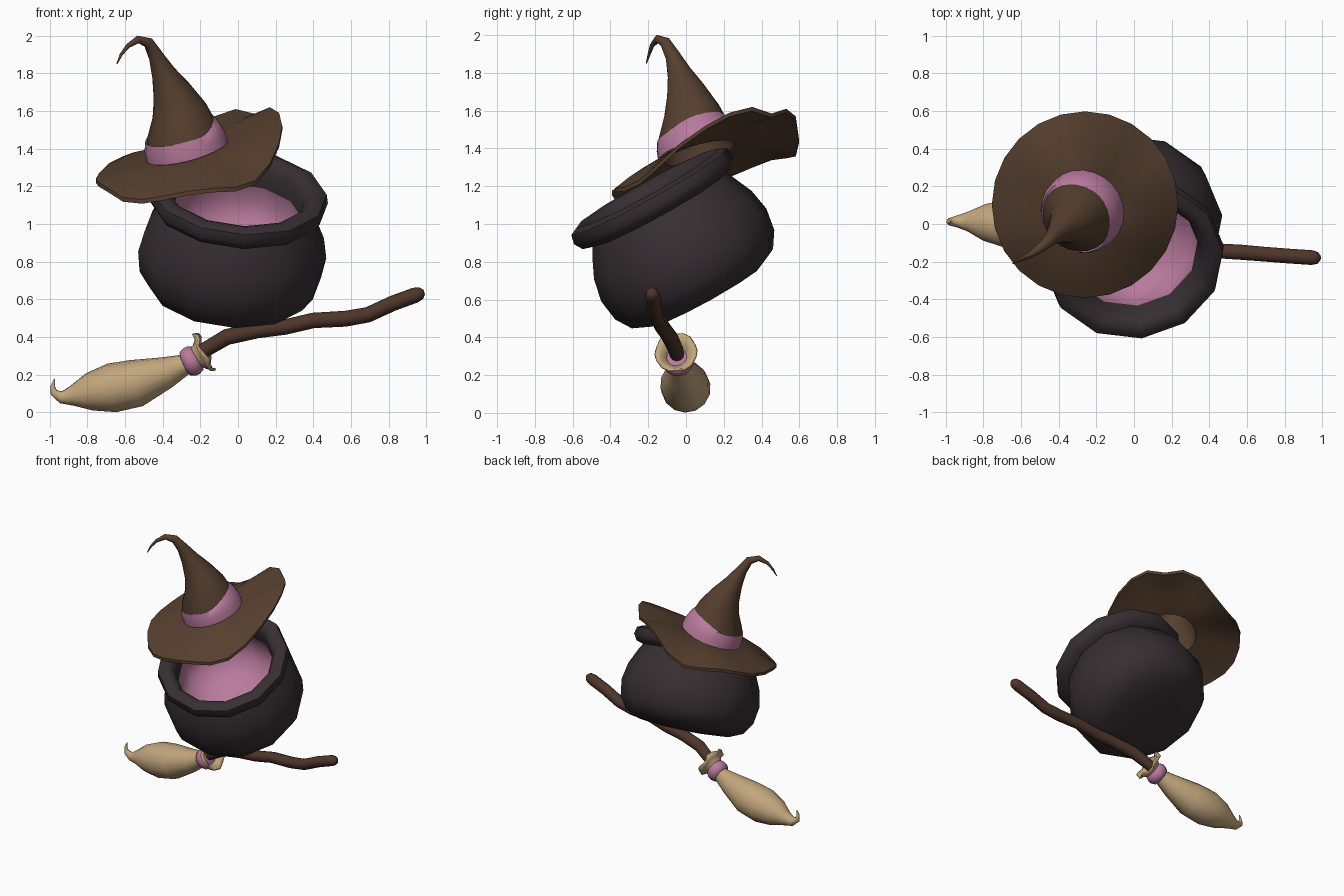
import bpy, bmesh, math
from mathutils import Vector

if "Cube" in bpy.data.objects:
    bpy.data.objects.remove(bpy.data.objects["Cube"])


def material(name, r, g, b):
    m = bpy.data.materials.new(name)
    m.diffuse_color = (r, g, b, 1)
    m.use_nodes = True
    m.node_tree.nodes["Principled BSDF"].inputs["Base Color"].default_value = m.diffuse_color
    return m


IRON = material("dark iron", 0.038, 0.028, 0.031)
FELT = material("brown felt", 0.092, 0.050, 0.028)
WOOD = material("reddish wood", 0.076, 0.036, 0.023)
PINK = material("pink", 0.48, 0.195, 0.335)
STRAW = material("straw", 0.54, 0.38, 0.205)


def loft(name, rings, mat, caps=(True, True), angle=50):
    """Skin a list of equal-sized point rings."""
    bm = bmesh.new()
    vs = [[bm.verts.new(p) for p in ring] for ring in rings]
    n = len(vs[0])
    for a, b in zip(vs, vs[1:]):
        for i in range(n):
            j = (i + 1) % n
            bm.faces.new((a[i], a[j], b[j], b[i]))
    if caps[0]:
        bm.faces.new(vs[0][::-1])
    if caps[1]:
        bm.faces.new(vs[-1])
    bmesh.ops.recalc_face_normals(bm, faces=bm.faces)
    mesh = bpy.data.meshes.new(name)
    bm.to_mesh(mesh)
    bm.free()
    mesh.materials.append(mat)
    ob = bpy.data.objects.new(name, mesh)
    bpy.context.collection.objects.link(ob)
    bpy.ops.object.select_all(action='DESELECT')
    ob.select_set(True)
    bpy.context.view_layer.objects.active = ob
    bpy.ops.object.shade_smooth_by_angle(angle=math.radians(angle))
    return ob


def tube_rings(path, n, ref):
    """Rings of given radius along (x, y, z, r) points, with a non-twisting frame."""
    pts = [Vector(p[:3]) for p in path]
    rings, u, last = [], None, None
    for i, p in enumerate(pts):
        a, b = pts[max(i - 1, 0)], pts[min(i + 1, len(pts) - 1)]
        t = (b - a).normalized()
        if u is None:
            u = Vector(ref)
        else:
            u = last.rotation_difference(t) @ u
        u = (u - t * u.dot(t)).normalized()
        v, last, r = t.cross(u), t, path[i][3]
        rings.append([p + r * (u * math.cos(k * math.tau / n) + v * math.sin(k * math.tau / n))
                      for k in range(n)])
    return rings


def lathe_rings(profile, n, origin, axis, phase=0.0):
    """Rings of a (radius, height) profile turned about an arbitrary axis."""
    q = Vector((0, 0, 1)).rotation_difference(Vector(axis).normalized())
    return [[Vector(origin) + q @ Vector((r * math.cos(phase + k * math.tau / n),
                                          r * math.sin(phase + k * math.tau / n), h))
             for k in range(n)] for r, h in profile]


# Cauldron: twelve sided, tipped towards the front
POT = dict(n=12, origin=(0.0, -0.185, 1.15), axis=(0.085, -0.48, 0.87), phase=math.radians(6))
pot_profile = [(0.16, -0.625), (0.33, -0.61), (0.43, -0.565), (0.485, -0.48), (0.503, -0.36),
               (0.48, -0.24), (0.43, -0.13), (0.405, -0.085), (0.455, -0.07), (0.483, -0.025),
               (0.472, 0.025), (0.43, 0.045), (0.385, 0.03), (0.358, -0.02), (0.352, -0.12)]
loft("cauldron", lathe_rings(pot_profile, **POT), IRON, (True, False))
lining_profile = [(0.352, -0.12), (0.365, -0.22), (0.32, -0.33), (0.2, -0.4), (0.06, -0.42)]
lining = loft("cauldron_lining", lathe_rings(lining_profile, **POT), PINK, (False, True))
lining.data.flip_normals()

# Hat: wavy brim (edge height every 15 degrees) flowing into a bent cone
EDGE = [1.52, 1.59, 1.62, 1.585, 1.61, 1.57, 1.45, 1.38, 1.37, 1.36, 1.32, 1.27,
        1.24, 1.22, 1.19, 1.14, 1.13, 1.15, 1.175, 1.19, 1.195, 1.23, 1.32, 1.43]
cone_path = [(-0.27, 0.07, 1.39, 0.212), (-0.293, 0.045, 1.48, 0.195), (-0.31, 0.03, 1.6, 0.148),
             (-0.35, 0.0, 1.7, 0.105), (-0.395, -0.035, 1.8, 0.065), (-0.435, -0.07, 1.89, 0.04),
             (-0.475, -0.11, 1.962, 0.029), (-0.53, -0.15, 1.98, 0.02), (-0.585, -0.18, 1.945, 0.012),
             (-0.62, -0.195, 1.9, 0.008), (-0.643, -0.21, 1.85, 0.003)]
cone = tube_rings(cone_path, 24, (1, 0, 0))
inside = tube_rings([(x, y, z - 0.015, r - 0.02) for x, y, z, r in cone_path[:5]], 24, (1, 0, 0))


def brim_ring(t, drop):
    ring = []
    for k, z in enumerate(EDGE):
        a = k * math.tau / 24
        edge = Vector((-0.26 + 0.495 * math.cos(a), 0.103 + 0.495 * math.sin(a), z))
        p = cone[0][k].lerp(edge, t)
        p.z += 0.05 * t * (1 - t) - drop
        ring.append(p)
    return ring


steps = [0.12, 0.4, 0.7, 1.0]
loft("hat", inside[::-1] + [brim_ring(t, 0.022) for t in steps]
     + [brim_ring(t, 0) for t in steps[::-1]] + cone, FELT)

# Hat ribbon
ribbon = [(-0.268, 0.072, 1.383, 0.205), (-0.27, 0.07, 1.39, 0.224), (-0.283, 0.057, 1.44, 0.22),
          (-0.296, 0.043, 1.488, 0.204), (-0.297, 0.042, 1.49, 0.185)]
loft("hat_ribbon", tube_rings(ribbon, 24, (1, 0, 0)), PINK, (False, False))

# Broom handle: crooked stick with a rounded end
handle = [(-0.26, -0.04, 0.28, 0.035), (-0.17, -0.055, 0.335, 0.04), (-0.06, -0.085, 0.4, 0.043),
          (0.1, -0.11, 0.435, 0.042), (0.25, -0.125, 0.453, 0.041), (0.4, -0.14, 0.488, 0.041),
          (0.57, -0.15, 0.497, 0.042), (0.69, -0.16, 0.518, 0.041), (0.82, -0.17, 0.578, 0.041),
          (0.94, -0.178, 0.622, 0.041), (0.972, -0.18, 0.633, 0.033), (0.988, -0.181, 0.638, 0.014)]
loft("broom_handle", tube_rings(handle, 10, (0, 0, 1)), WOOD, angle=60)

# Broom bristles: fat teardrop with a curled tip
bristles = [(-0.22, -0.045, 0.285, 0.05), (-0.28, -0.035, 0.255, 0.055), (-0.38, -0.025, 0.212, 0.085),
            (-0.54, -0.01, 0.155, 0.127), (-0.67, 0.0, 0.13, 0.131), (-0.79, 0.008, 0.108, 0.1),
            (-0.88, 0.013, 0.088, 0.054), (-0.94, 0.014, 0.08, 0.032), (-0.978, 0.012, 0.105, 0.02),
            (-0.984, 0.01, 0.14, 0.011), (-0.973, 0.01, 0.178, 0.003)]
loft("broom_bristles", tube_rings(bristles, 14, (0, 0, 1)), STRAW, angle=60)

# Tie around the neck of the broom
AXIS = (0.9, -0.08, 0.42)
tie = [(0.045, -0.045), (0.068, -0.038), (0.08, -0.012), (0.08, 0.012), (0.068, 0.038), (0.045, 0.045)]
loft("broom_tie", lathe_rings(tie, 14, (-0.247, -0.042, 0.272), AXIS), PINK, angle=60)

# Frayed straw collar: wavy cup opening towards the handle
collar = lathe_rings([(0.05, 0.0), (0.06, 0.03), (0.085, 0.055), (0.112, 0.065)], 16,
                     (-0.237, -0.048, 0.285), AXIS)
for k, p in enumerate(collar[-1]):
    p += Vector(AXIS) * 0.014 * math.cos(k * math.tau / 16 * 5)
    p.z += 0.01
cup = loft("broom_collar", collar, STRAW, (False, False), 60)
solid = cup.modifiers.new("thickness", 'SOLIDIFY')
solid.thickness = 0.012
solid.offset = 0
